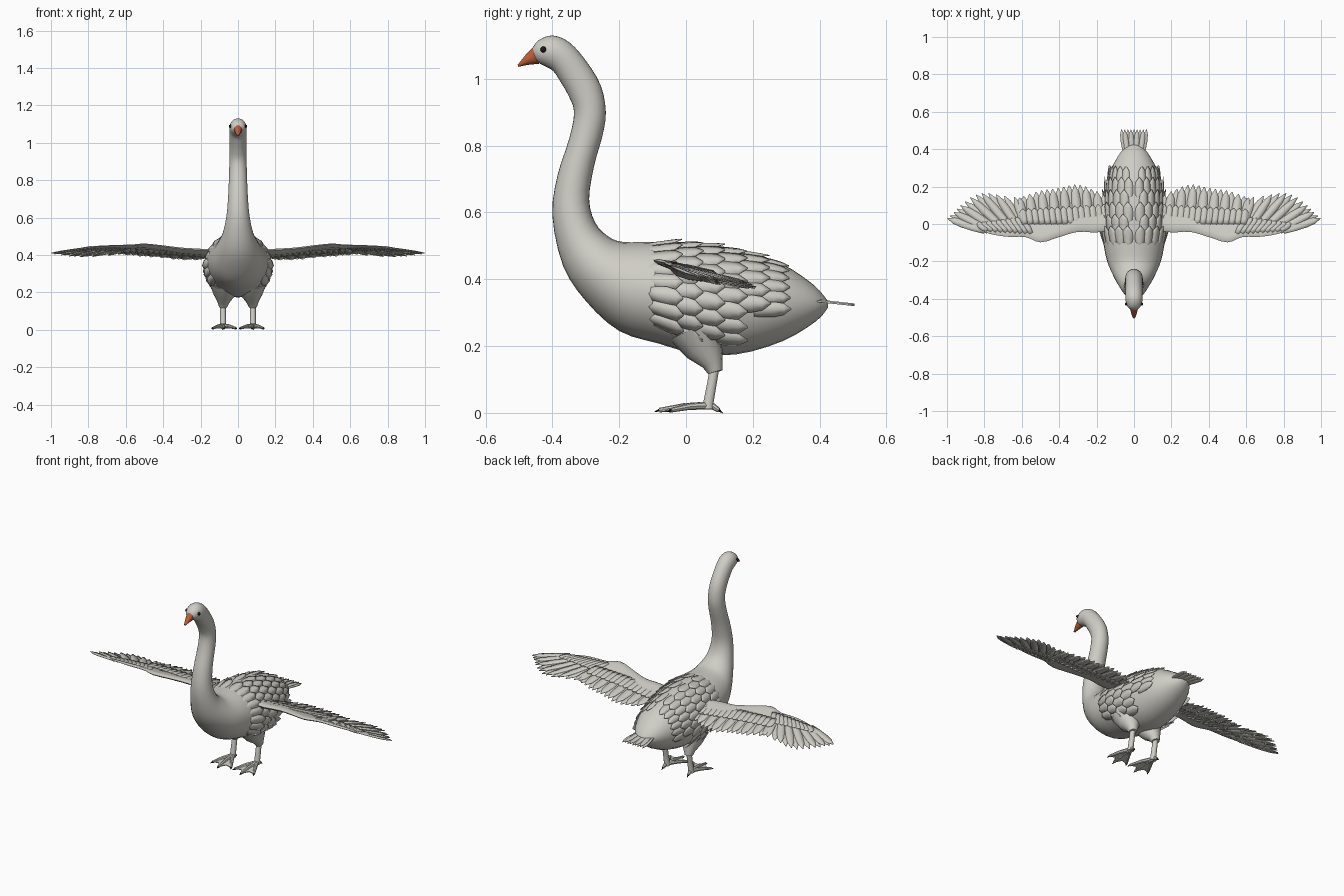
import bpy, bmesh, math
from mathutils import Vector

cube = bpy.data.objects.get("Cube")
if cube:
    bpy.data.objects.remove(cube, do_unlink=True)


def material(name, rgb):
    m = bpy.data.materials.new(name)
    m.use_nodes = True
    m.diffuse_color = (*rgb, 1)
    m.node_tree.nodes["Principled BSDF"].inputs["Base Color"].default_value = (*rgb, 1)
    return m


WHITE = material("warm white", (0.62, 0.61, 0.56))
ORANGE = material("beak orange", (0.5, 0.11, 0.04))
BLACK = material("black", (0.01, 0.01, 0.01))


def finish(name, bm, mat, mirror=False, thick=0, smooth=True):
    mesh = bpy.data.meshes.new(name)
    if not thick:
        bmesh.ops.recalc_face_normals(bm, faces=bm.faces)
    bm.to_mesh(mesh)
    bm.free()
    mesh.materials.append(mat)
    ob = bpy.data.objects.new(name, mesh)
    bpy.context.collection.objects.link(ob)
    if thick:
        mod = ob.modifiers.new("thickness", "SOLIDIFY")
        mod.thickness, mod.offset = thick, 0
    if mirror:
        ob.modifiers.new("mirror", "MIRROR")
    if smooth:
        bpy.ops.object.select_all(action="DESELECT")
        ob.select_set(True)
        bpy.context.view_layer.objects.active = ob
        bpy.ops.object.shade_smooth_by_angle(angle=math.radians(40))
    return ob


def sample(pts, s):
    """Smooth curve through pts, s counted in points."""
    i = max(0, min(int(s), len(pts) - 2))
    t = s - i
    a, b, c, d = (pts[max(0, min(k, len(pts) - 1))] for k in range(i - 1, i + 3))
    return [q + t * ((r - p) + t * ((2 * p - 5 * q + 4 * r - w) + t * (3 * (q - r) + w - p))) / 2
            if len(pts) > 2 else q + t * (r - q) for p, q, r, w in zip(a, b, c, d)]


def surface(rings, s, a, lift=0):
    """Point on a loft; each ring is top y, z, bottom y, z, half width."""
    ty, tz, by, bz, w = sample(rings, s)
    mid = Vector((0, (ty + by) / 2, (tz + bz) / 2))
    out = Vector((0, (ty - by) / 2, (tz - bz) / 2)) * math.cos(a) + Vector((w * math.sin(a), 0, 0))
    return mid + out + out.normalized() * lift


def skin(bm, loops):
    rows = [[bm.verts.new(p) for p in loop] for loop in loops]
    n = len(rows[0])
    for r, q in zip(rows, rows[1:]):
        for i in range(n):
            bm.faces.new((r[i], r[(i + 1) % n], q[(i + 1) % n], q[i]))
    bm.faces.new(rows[0])
    bm.faces.new(rows[-1])


def loft(name, rings, mat, sub=3, sides=28):
    bm = bmesh.new()
    skin(bm, [[surface(rings, k / sub, 2 * math.pi * i / sides) for i in range(sides)]
              for k in range((len(rings) - 1) * sub + 1)])
    return finish(name, bm, mat)


def tube(bm, path, radii, sides=10):
    path = [Vector(p) for p in path]
    loops = []
    for i, (p, r) in enumerate(zip(path, radii)):
        t = path[min(i + 1, len(path) - 1)] - path[max(i - 1, 0)]
        q = t.to_track_quat("Z", "Y")
        loops.append([p + q @ Vector((r * math.cos(2 * math.pi * k / sides),
                                      r * math.sin(2 * math.pi * k / sides), 0)) for k in range(sides)])
    skin(bm, loops)


BLADE = ((0, 0.6), (0.3, 0.9), (0.6, 1), (0.82, 0.8), (1, 0.08))


def feather(bm, point):
    """Blade of quads; point(t, u) places length t and side u."""
    rows = [[bm.verts.new(point(t, w * u)) for u in (-1, 0, 1)] for t, w in BLADE]
    for r, q in zip(rows, rows[1:]):
        for i in (0, 1):
            bm.faces.new((r[i], r[i + 1], q[i + 1], q[i]))


# Body, neck and head in one loft from the rump forward
BODY = [(.425, .335, .425, .315, .02), (.38, .385, .39, .275, .07), (.28, .45, .29, .215, .125),
        (.15, .49, .15, .175, .155), (.02, .51, .02, .18, .168), (-.1, .512, -.08, .207, .165),
        (-.19, .512, -.2, .245, .145), (-.235, .53, -.3, .335, .115), (-.272, .57, -.368, .44, .083),
        (-.29, .64, -.4, .59, .061), (-.275, .74, -.385, .71, .052), (-.25, .83, -.35, .82, .048),
        (-.24, .9, -.335, .9, .046), (-.255, .98, -.352, .95, .045), (-.3, 1.055, -.375, .99, .045),
        (-.35, 1.11, -.397, 1.023, .046), (-.4, 1.13, -.42, 1.037, .045),
        (-.442, 1.115, -.445, 1.05, .034), (-.461, 1.09, -.458, 1.063, .014)]
loft("body_neck_head", BODY, WHITE)
loft("beak", [(-.448, 1.105, -.44, 1.045, .023), (-.475, 1.078, -.472, 1.042, .016),
              (-.504, 1.042, -.502, 1.036, .006)], ORANGE, 2, 12)

# Eyes
bm = bmesh.new()
bmesh.ops.create_uvsphere(bm, u_segments=12, v_segments=8, radius=0.009)
bmesh.ops.translate(bm, verts=bm.verts, vec=(0.04, -0.427, 1.088))
finish("eyes", bm, BLACK, mirror=True)

# Overlapping feathers on the back and flanks
bm = bmesh.new()
for row in range(6):
    base = 5.3 - 0.5 * row
    count = 8 if row < 4 else 6
    for k in range(count):
        a0 = 0.2 + 0.28 * k + 0.14 * (row % 2)
        rise = 0.016 if a0 < 1.5 else 0.026

        def on_body(t, u):
            return surface(BODY, base - 1.05 * t, a0 + 0.17 * u, -0.004 + rise * t - 0.003 * abs(u))
        feather(bm, on_body)
finish("body_feathers", bm, WHITE, mirror=True, thick=0.002)

# Tail fan
bm = bmesh.new()
for k in range(9):
    f = (k - 4) / 4

    def on_tail(t, u):
        return Vector((f * (0.045 + 0.022 * t) + 0.014 * u, 0.36 + 0.145 * t,
                       0.338 - 0.016 * t + 0.003 * (k % 2)))
    feather(bm, on_tail)
finish("tail_feathers", bm, WHITE, thick=0.005)


# Wings: height follows a tilted, gently arched sheet
def wing_z(x, y):
    return 0.415 - 0.23 * y + 0.02 * math.sin(math.pi * max(0, x - 0.2) / 0.8)


def flat_feather(bm, base, tip, width, lift):
    b, d = Vector(base), Vector(tip) - Vector(base)
    side = Vector((d.y, -d.x)).normalized() * width / 2

    def on_wing(t, u):
        p = b + d * t + side * u
        return Vector((p.x, p.y, wing_z(p.x, p.y) + lift + 0.002 * (1 - abs(u))))
    feather(bm, on_wing)


LEAD = [(.1, -.03), (.2, -.045), (.3, -.042), (.4, -.07), (.5, -.098), (.58, -.07), (.68, -.068),
        (.78, -.05), (.87, -.012)]
TRAIL = [(.1, .12), (.2, .18), (.3, .21), (.4, .19), (.5, .175), (.6, .14)]
FAN = [(.6, .14), (.7, .15), (.79, .165), (.86, .15), (.92, .105), (.96, .065), (.997, .03)]

# Solid leading arm of the wing
bm = bmesh.new()
loops = []
for k in range(25):
    s = k / 24
    x, y = sample(LEAD, s * 8)
    chord = 0.13 * (1 - s) ** 0.6 + 0.015
    h = 0.013 * (1 - s) + 0.003
    loops.append([Vector((x, y + c * chord, wing_z(x, y + c * chord) + e * h))
                  for c, e in ((0, 0), (.12, .8), (.35, 1), (1, .35), (1, -.35), (.35, -1), (.12, -.8))])
skin(bm, loops)
finish("wing_arms", bm, WHITE, mirror=True)

# Secondaries, then fanned primaries
bm = bmesh.new()
for k in range(18):
    x, y = sample(TRAIL, k / 17 * 5)
    flat_feather(bm, (x - 0.01, -0.02), (x + 0.012, y), 0.05, -0.003 + 0.003 * (k % 2))
for k in range(14):
    s = k / 13
    flat_feather(bm, (0.55 + 0.25 * s, -0.03 - 0.01 * s), sample(FAN, s * 6), 0.042,
                 -0.003 + 0.003 * (k % 2))
finish("flight_feathers", bm, WHITE, mirror=True, thick=0.003)

# Covert rows above and below
bm = bmesh.new()
for lift in (0.008, -0.009):
    for k in range(15):
        x = 0.15 + 0.031 * k
        flat_feather(bm, (x, 0.0), (x + 0.012, 0.105 - 0.025 * k / 14), 0.046, lift)
    for k in range(10):
        x = 0.55 + 0.026 * k
        flat_feather(bm, (x, -0.05 + 0.002 * k), (x + 0.055, 0.04 - 0.004 * k), 0.036, lift * 0.8)
finish("wing_coverts", bm, WHITE, mirror=True, thick=0.002)

# Legs
bm = bmesh.new()
tube(bm, [(.07, .03, .25), (.074, .055, .19), (.078, .08, .15), (.08, .088, .122)],
     (.085, .058, .033, .022), 14)
tube(bm, [(.08, .088, .15), (.08, .078, .09), (.08, .067, .03), (.08, .066, .012)],
     (.015, .015, .016, .018))
finish("legs", bm, WHITE, mirror=True)

# Webbed feet with dark claws
TIPS = [(.012, -.05), (.075, -.08), (.136, -.045)]
ANKLE = Vector((.08, .066, .022))
toes, claws = bmesh.new(), bmesh.new()
for x, y in TIPS + [(.083, .098)]:
    tip = Vector((x, y, .008))
    step = (tip - ANKLE).normalized()
    tube(toes, [ANKLE, ANKLE.lerp(tip, .5) + Vector((0, 0, .004)), tip], (.012, .01, .007), 8)
    tube(claws, [tip, tip + step * .014 - Vector((0, 0, .003))], (.005, .001), 6)
finish("toes", toes, WHITE, mirror=True)
finish("claws", claws, BLACK, mirror=True)

web = bmesh.new()
for (x1, y1), (x2, y2) in zip(TIPS, TIPS[1:]):
    a, b = Vector((x1, y1, .008)), Vector((x2, y2, .008))
    notch = (a + b) / 2 * 0.82 + ANKLE * 0.18
    web.faces.new([web.verts.new(p) for p in (ANKLE, a, notch)])
    web.faces.new([web.verts.new(p) for p in (ANKLE, notch, b)])
finish("foot_webs", web, WHITE, mirror=True, thick=0.005, smooth=False)
